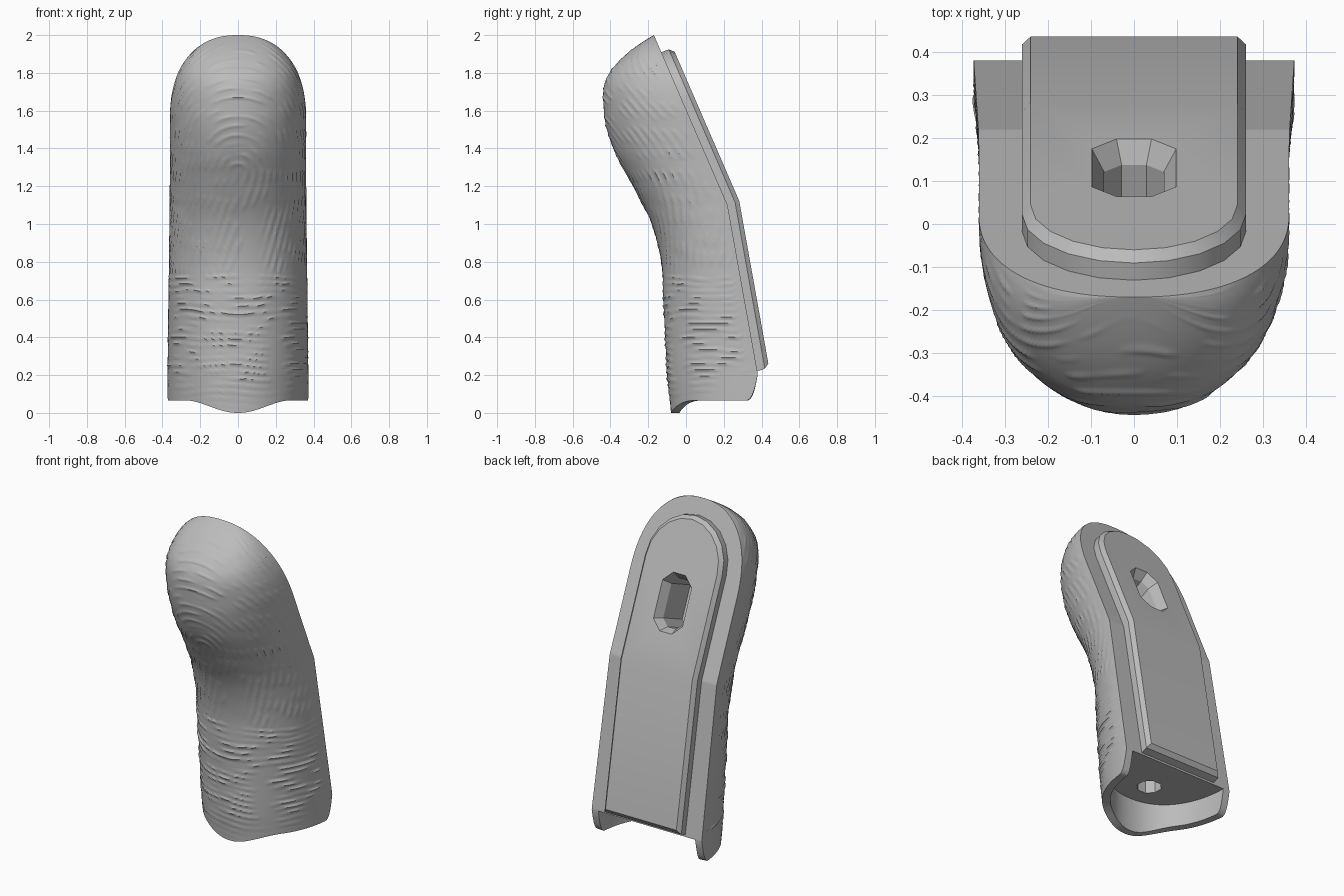
import bpy, bmesh, math
from mathutils import Vector, noise

cube = bpy.data.objects.get("Cube")
if cube:
    bpy.data.objects.remove(cube)

grey = bpy.data.materials.new("mid_grey")
grey.use_nodes = True
grey.diffuse_color = (0.5, 0.5, 0.5, 1)
grey.node_tree.nodes["Principled BSDF"].inputs["Base Color"].default_value = (0.5, 0.5, 0.5, 1)

ROWS, COLS = 280, 110
FLOOR = 0.206
# Front outline depth, sampled every 0.2 in height
FRONT = [-0.08, -0.10, -0.11, -0.12, -0.13, -0.18, -0.28, -0.385, -0.435, -0.405, -0.17, 0.3]


def front_y(z):
    i = min(int(z / 0.2), 9)
    t = z / 0.2 - i
    a, b, c, d = FRONT[max(i - 1, 0)], FRONT[i], FRONT[i + 1], FRONT[i + 2]
    return b + t * (c - a + t * (2 * a - 5 * b + 4 * c - d + t * (3 * (b - c) + d - a))) / 2


def back_y(z):
    if z > 1.1:
        return 0.22 - (z - 1.1) * 0.433
    return 0.22 + (1.1 - z) * 0.179


def half_width(z):
    w = 0.375 - 0.012 * min(z, 1.2)
    k = max(0.0, (z - 1.55) / 0.45)
    return w * max(0.0, 1 - k ** 2.3) ** (1 / 2.3)


def ridge(a, z):
    """Skin ridge height: a loop pattern above, level creases below."""
    if z < 0.74:
        phase = z / 0.036 + 0.7 * noise.noise((a * 3, z * 3, 0))
        size = 0.008
    else:
        p, q = Vector((a, z)), Vector((0, 1.27))
        axis = Vector((-0.25, -0.6))
        t = min(1, max(0, (p - q).dot(axis) / axis.length_squared))
        phase = (p - q - axis * t).length / 0.05
        size = 0.005
    crest = (0.5 + 0.5 * math.cos(phase * math.tau)) ** 4
    broken = min(1, max(0, 0.5 + 2 * noise.noise((a * 6, z * 14, 5))))
    return size * crest * broken


def finish(bm, name, angle):
    bmesh.ops.remove_doubles(bm, verts=bm.verts, dist=1e-5)
    bmesh.ops.recalc_face_normals(bm, faces=bm.faces)
    mesh = bpy.data.meshes.new(name)
    bm.to_mesh(mesh)
    bm.free()
    obj = bpy.data.objects.new(name, mesh)
    bpy.context.collection.objects.link(obj)
    mesh.materials.append(grey)
    return obj


def bridge(bm, lower, upper, closed=True):
    n = len(lower)
    for j in range(n if closed else n - 1):
        k = (j + 1) % n
        bm.faces.new((lower[j], lower[k], upper[k], upper[j]))


# Fingertip shell: D-shaped sections stacked up to a domed tip
def skin_point(u, f):
    s, c = max(0.0, math.sin(u)), math.cos(u)
    m = min(1, abs(c) / 0.72)
    rim = 0.066 * m * m * (3 - 2 * m) + (FLOOR - 0.066) * max(0, 1 - s / 0.15) ** 2
    z = rim + (2 - rim) * f
    w, yb, yf = half_width(z), back_y(z), front_y(z)
    cx = math.copysign(abs(c) ** 0.92, c)
    sy = s ** 0.92
    fade = min(1, s * 6) * min(1, f * 12) * min(1, (1 - f) * 20)
    h = ridge(0.45 * (math.pi / 2 - u), z) * fade
    return Vector((w * cx + h * c, yb - (yb - yf) * sy - h * s, z))


bm = bmesh.new()
grid = []
for i in range(ROWS + 1):
    f = math.sin(math.pi / 2 * i / ROWS)
    if i == ROWS:
        grid.append([bm.verts.new((0, FRONT[10], 2))] * (COLS + 1))
    else:
        grid.append([bm.verts.new(skin_point(math.pi * j / COLS, f)) for j in range(COLS + 1)])
for i in range(ROWS - 1):
    bridge(bm, grid[i], grid[i + 1], False)
    if i:
        bm.faces.new((grid[i][-1], grid[i][0], grid[i + 1][0], grid[i + 1][-1]))
tip = grid[ROWS][0]
for j in range(COLS):
    bm.faces.new((grid[-2][j], grid[-2][j + 1], tip))
bm.faces.new((grid[-2][-1], grid[-2][0], tip))

# Hollow socket at the base, open towards the back
yb = back_y(FLOOR)
inner, roof = [], []
for j, v in enumerate(grid[0]):
    x, y = v.co.x * 0.88, yb - (yb - v.co.y) * 0.9
    end = j in (0, COLS)
    inner.append(bm.verts.new((x, y, v.co.z)))
    roof.append(inner[-1] if end else bm.verts.new((x, y, FLOOR)))
bridge(bm, grid[0], inner, False)
for j in range(COLS):
    ring = (inner[j], inner[j + 1], roof[j + 1], roof[j])
    bm.faces.new(list(dict.fromkeys(ring)))
bm.faces.new(roof)
bm.faces.new((grid[0][-1], inner[-1], inner[0], grid[0][0], grid[1][0], grid[1][-1]))
shell = finish(bm, "fingertip_shell", 40)


# Raised back plate with an arched top, a bend and a chamfered rim
bm = bmesh.new()
layers = []
for inset, off in ((0, -0.03), (0, 0.04), (0.02, 0.062)):
    rows = [(0.26 - inset, 0.22 + inset), (0.26 - inset, 1.1)]
    for k in range(6):
        a = math.pi / 2 * k / 5
        rows.append(((0.26 - inset) * math.cos(a), 1.65 + (0.26 - inset) * math.sin(a)))
    layers.append([[bm.verts.new((side * w, back_y(z) + off, z + off * 0.35))
                    for w, z in rows] for side in (1, -1)])
loops = [right + left[::-1] for right, left in layers]
bridge(bm, loops[0], loops[1])
bridge(bm, loops[1], loops[2])
for right, left in (layers[0], layers[2]):
    bridge(bm, right, left, False)
bmesh.ops.dissolve_degenerate(bm, dist=1e-5, edges=bm.edges)
plate = finish(bm, "back_plate", 30)


# Cutters: chamfered slot through the plate, and a bore in the socket roof
def prism(name, centre, along, axis, stretch, sections):
    bm = bmesh.new()
    rings = []
    for depth, r in sections:
        ring = []
        for k in range(8):
            a = math.tau * (k + 0.5) / 8
            lift = r * math.sin(a) + math.copysign(stretch, math.sin(a))
            ring.append(bm.verts.new(centre + Vector((r * math.cos(a), 0, 0)) + along * lift + axis * depth))
        rings.append(ring)
    for a, b in zip(rings, rings[1:]):
        bridge(bm, a, b)
    bm.faces.new(rings[0])
    bm.faces.new(rings[-1])
    obj = finish(bm, name, 30)
    obj.hide_render = True
    return obj


slope = Vector((0, -0.433, 1)).normalized()
normal = Vector((0, 1, 0.433)).normalized()
slot = prism("slot_cutter", Vector((0, back_y(1.47) + 0.068, 1.47)), slope, normal, 0.07,
             ((0.03, 0.122), (-0.05, 0.075), (-0.25, 0.075)))
bore = prism("bore_cutter", Vector((0, 0.13, 0)), Vector((0, 1, 0)), Vector((0, 0, 1)), 0,
             ((0.1, 0.07), (0.6, 0.07)))


def cut(target, cutter):
    mod = target.modifiers.new("cut", 'BOOLEAN')
    mod.operation, mod.solver, mod.object = 'DIFFERENCE', 'EXACT', cutter
    bpy.context.view_layer.objects.active = target
    bpy.ops.object.modifier_apply(modifier=mod.name)


cut(shell, slot)
cut(shell, bore)
cut(plate, slot)
for cutter in (slot, bore):
    bpy.data.objects.remove(cutter)

# Smooth skin with crisp rims
for obj, angle in ((shell, 40), (plate, 25)):
    bpy.ops.object.select_all(action='DESELECT')
    obj.select_set(True)
    bpy.context.view_layer.objects.active = obj
    bpy.ops.object.shade_smooth_by_angle(angle=math.radians(angle))
